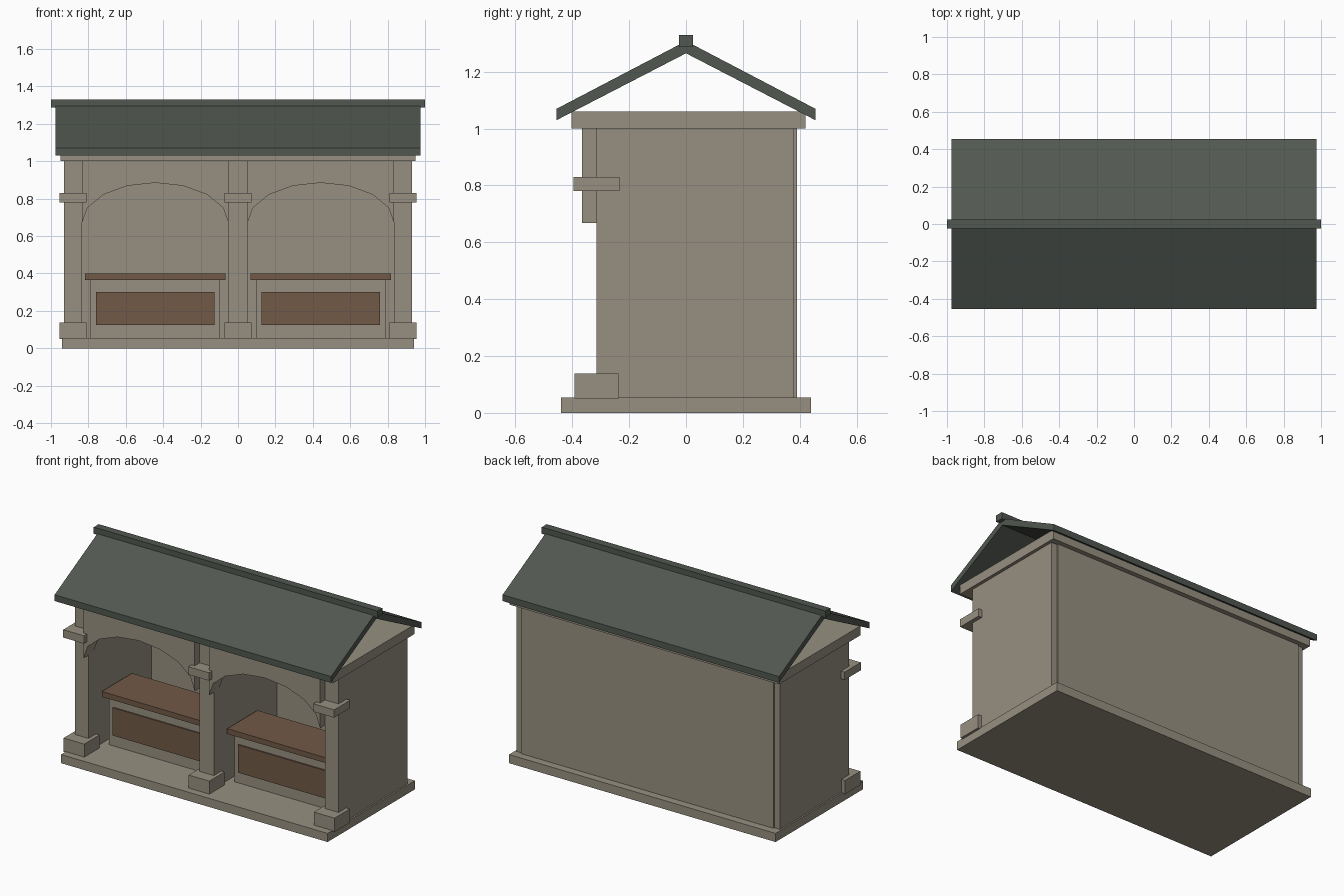
import bpy
import math

if "Cube" in bpy.data.objects:
    bpy.data.objects.remove(bpy.data.objects["Cube"])


def material(name, rgb):
    m = bpy.data.materials.new(name)
    m.diffuse_color = (*rgb, 1)
    m.use_nodes = True
    m.node_tree.nodes["Principled BSDF"].inputs["Base Color"].default_value = m.diffuse_color
    return m


STONE = material("warm_grey_stone", (0.31, 0.28, 0.22))
ROOF = material("dark_green_slate", (0.083, 0.096, 0.082))
WOOD = material("brown_wood", (0.165, 0.100, 0.063))


def mesh_object(name, verts, faces, mat):
    me = bpy.data.meshes.new(name)
    me.from_pydata(verts, [], faces)
    me.materials.append(mat)
    ob = bpy.data.objects.new(name, me)
    bpy.context.collection.objects.link(ob)
    return ob


def prism(name, profile, place, a, b, mat):
    """Extrude a closed 2D profile between a and b; place maps (u, v, depth) to xyz."""
    n = len(profile)
    verts = [place(u, v, d) for d in (a, b) for u, v in profile]
    faces = [tuple(range(n))[::-1], tuple(range(n, 2 * n))]
    faces += [(i, (i + 1) % n, (i + 1) % n + n, i + n) for i in range(n)]
    return mesh_object(name, verts, faces, mat)


def box(name, x, y, z, mat):
    rect = [(x[0], y[0]), (x[1], y[0]), (x[1], y[1]), (x[0], y[1])]
    return prism(name, rect, lambda u, v, d: (u, v, d), z[0], z[1], mat)


# floor slab, back wall and the plate below the roof
box("floor_slab", (-0.94, 0.94), (-0.44, 0.44), (0, 0.055), STONE)
box("back_wall", (-0.89, 0.89), (0.32, 0.39), (0.05, 1.0), STONE)
box("wall_plate", (-0.95, 0.95), (-0.402, 0.42), (1.0, 1.06), STONE)

# side walls and middle partition, each with a plinth and a capital at the front
for label, cx, half in (("left", -0.8825, 0.0475), ("middle", 0, 0.05), ("right", 0.8825, 0.0475)):
    box(label + "_wall", (cx - half, cx + half), (-0.315, 0.38), (0.05, 1.0), STONE)
    box(label + "_plinth", (cx - 0.073, cx + 0.073), (-0.392, -0.238), (0.05, 0.138), STONE)
    box(label + "_capital", (cx - 0.073, cx + 0.073), (-0.396, -0.234), (0.78, 0.83), STONE)

# the two bays: arch panel and bench
for label, cx in (("left", -0.4425), ("right", 0.4425)):
    # spandrel panel with a half-ellipse opening of eight segments
    rx, spring, rise = 0.3925, 0.668, 0.217
    curve = [(cx - rx * math.cos(math.pi * i / 8), spring + rise * math.sin(math.pi * i / 8))
             for i in range(9)]
    # built as quad strips so that no concave face is needed
    verts, faces = [], []
    for y in (-0.365, -0.265):
        verts += [(x, y, z) for x, z in curve] + [(x, y, 1.0) for x, z in curve]
    for i in range(8):
        faces += [(i, i + 1, i + 10, i + 9), (i + 18, i + 27, i + 28, i + 19),
                  (i, i + 18, i + 19, i + 1), (i + 9, i + 10, i + 28, i + 27)]
    faces += [(0, 9, 27, 18), (8, 26, 35, 17)]
    mesh_object(label + "_arch", verts, faces, STONE)

    box(label + "_bench_base", (cx - 0.3475, cx + 0.3475), (-0.17, 0.09), (0.05, 0.367), STONE)
    box(label + "_bench_panel", (cx - 0.317, cx + 0.317), (-0.179, -0.17), (0.125, 0.302), WOOD)
    box(label + "_seat", (cx - 0.375, cx + 0.375), (-0.205, 0.10), (0.366, 0.40), WOOD)

# open gabled roof with ridge cap
chevron = [(-0.455, 1.03), (0, 1.265), (0.455, 1.03), (0.455, 1.07), (0, 1.308), (-0.455, 1.07)]
verts = [(x, y, z) for x in (-0.975, 0.975) for y, z in chevron]
faces = [(0, 5, 4, 1), (1, 4, 3, 2), (6, 7, 10, 11), (7, 8, 9, 10)]
faces += [(i, (i + 1) % 6, (i + 1) % 6 + 6, i + 6) for i in range(6)]
mesh_object("roof", verts, faces, ROOF)
box("ridge_cap", (-1.0, 1.0), (-0.025, 0.025), (1.288, 1.33), ROOF)

# consistent outward normals
import bmesh
for ob in bpy.context.collection.objects:
    bm = bmesh.new()
    bm.from_mesh(ob.data)
    bmesh.ops.recalc_face_normals(bm, faces=bm.faces)
    bm.to_mesh(ob.data)
    bm.free()
